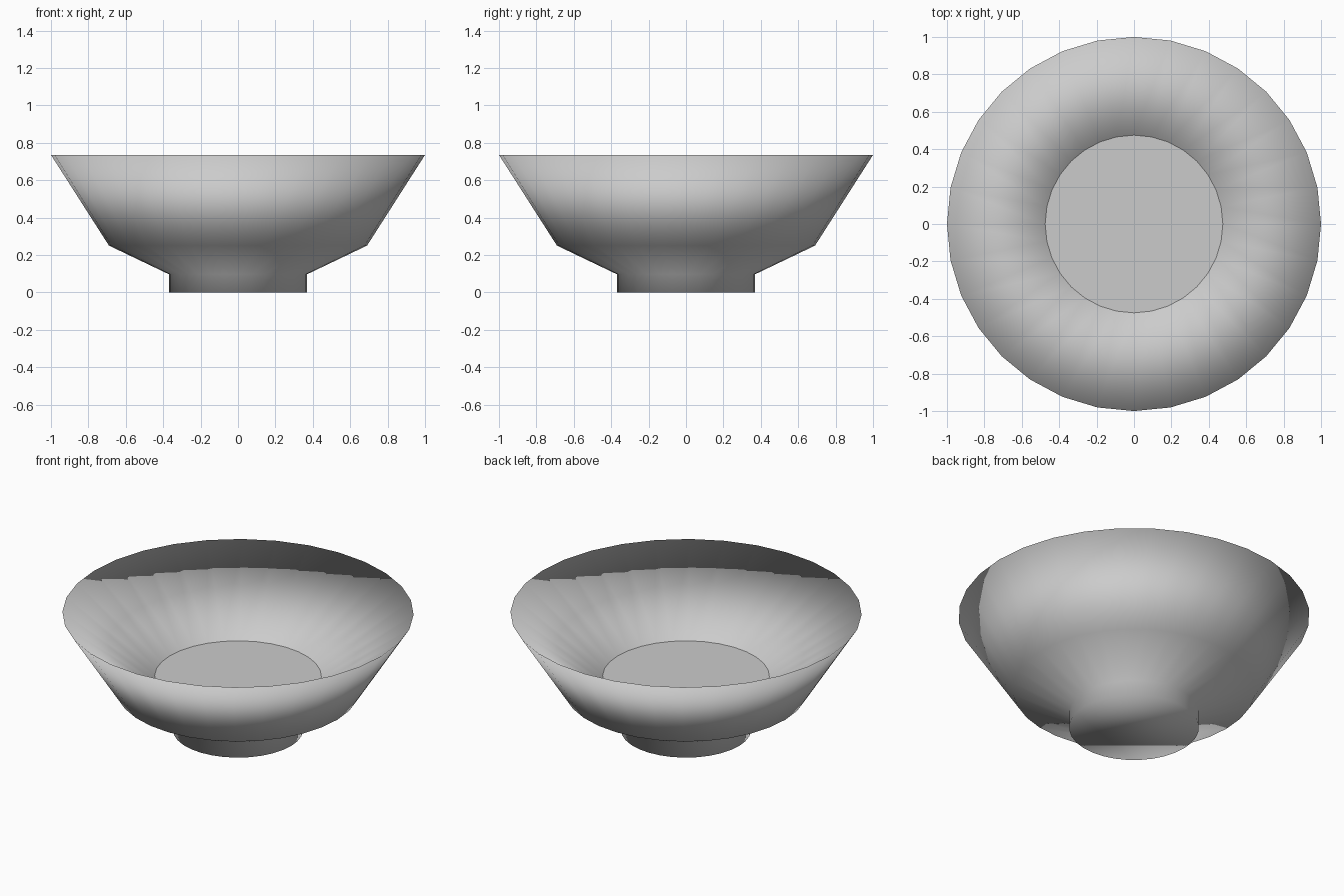
import bpy, bmesh, math

if "Cube" in bpy.data.objects:
    bpy.data.objects.remove(bpy.data.objects["Cube"])

SIDES = 32
# radius, height: foot, lower body, thin rim, inner floor
PROFILE = [(0.37, 0.0), (0.37, 0.097), (0.69, 0.25), (1.0, 0.735), (0.475, 0.34)]

bm = bmesh.new()


def ring(radius, z):
    step = 2 * math.pi / SIDES
    return [bm.verts.new((radius * math.cos(i * step), radius * math.sin(i * step), z))
            for i in range(SIDES)]


# Spun bowl walls
rings = [ring(r, z) for r, z in PROFILE]
for low, high in zip(rings, rings[1:]):
    for i in range(SIDES):
        j = (i + 1) % SIDES
        bm.faces.new((low[i], low[j], high[j], high[i]))

# Underside of the foot
bm.faces.new(rings[0][::-1])
for face in bm.faces:
    face.smooth = True

# Flat inner floor
floor = bm.faces.new(rings[-1])
floor.smooth = False

mesh = bpy.data.meshes.new("bowl")
bm.to_mesh(mesh)
bm.free()
bowl = bpy.data.objects.new("bowl", mesh)
bpy.context.collection.objects.link(bowl)
